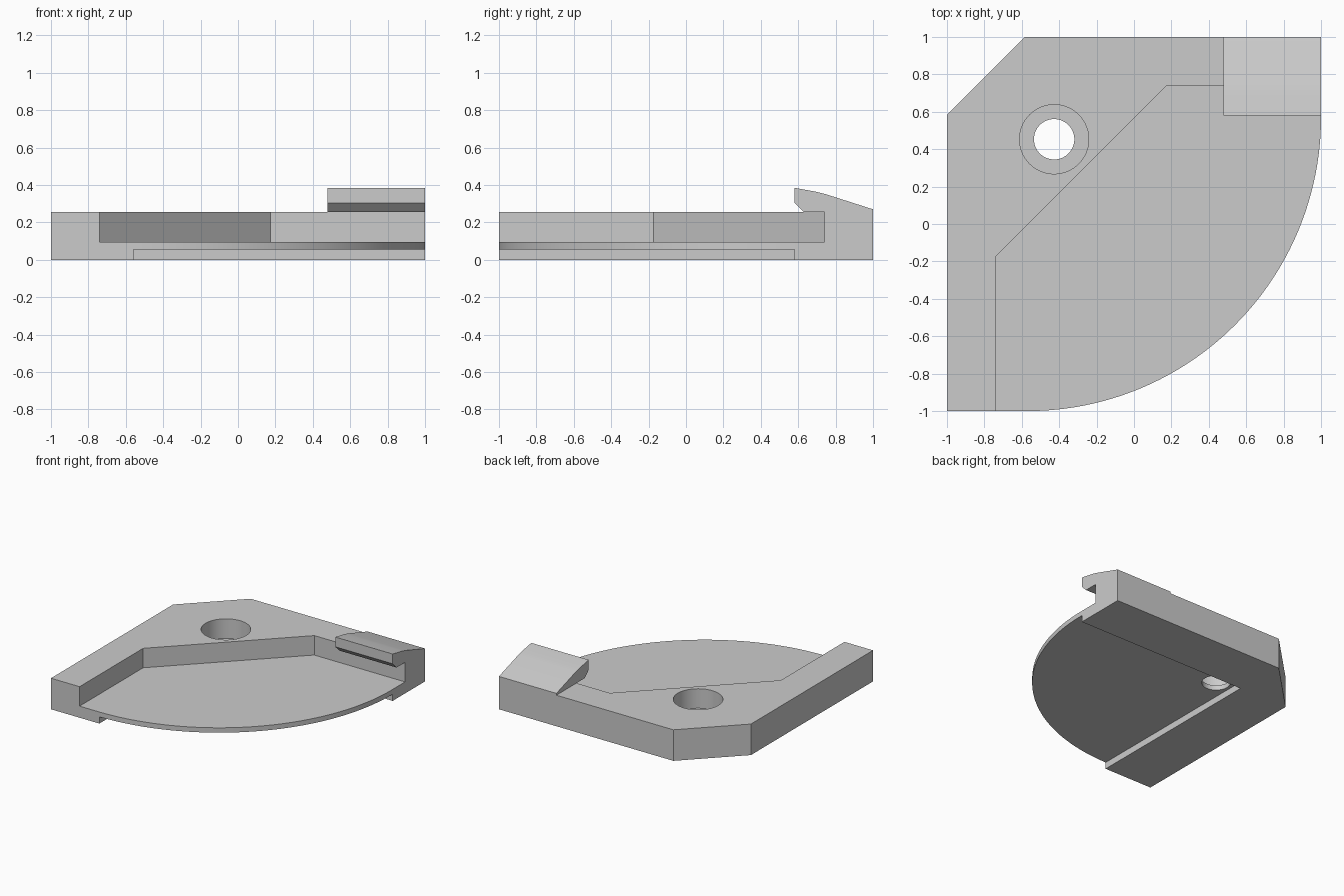
import bpy
import bmesh
from math import sin, cos, pi, radians
from mathutils import Matrix

cube = bpy.data.objects.get("Cube")
if cube:
    bpy.data.objects.remove(cube)

grey = bpy.data.materials.new("light grey plastic")
grey.use_nodes = True
colour = (0.6, 0.6, 0.6, 1)
grey.diffuse_color = colour
grey.node_tree.nodes["Principled BSDF"].inputs["Base Color"].default_value = colour

TOP, FLOOR, UNDER = 0.255, 0.095, 0.055   # rim top, pocket floor, underside recess
CORNER, RADIUS = 0.57, 1.57               # arc centre at (-CORNER, CORNER)


def prism(name, points, offset):
    """Extrude a closed loop of 3D points along an offset vector."""
    bm = bmesh.new()
    face = bm.faces.new([bm.verts.new(p) for p in points])
    out = bmesh.ops.extrude_face_region(bm, geom=[face])
    moved = [v for v in out["geom"] if isinstance(v, bmesh.types.BMVert)]
    bmesh.ops.translate(bm, verts=moved, vec=offset)
    bmesh.ops.recalc_face_normals(bm, faces=bm.faces)
    mesh = bpy.data.meshes.new(name)
    bm.to_mesh(mesh)
    bm.free()
    mesh.materials.append(grey)
    obj = bpy.data.objects.new(name, mesh)
    bpy.context.collection.objects.link(obj)
    return obj


def slab(name, outline, low, high):
    return prism(name, [(x, y, low) for x, y in outline], (0, 0, high - low))


def circle(x, y, r, count=64):
    return [(x + r * cos(2 * pi * i / count), y + r * sin(2 * pi * i / count))
            for i in range(count)]


def combine(target, tool, operation):
    """Apply a boolean and discard the tool object."""
    mod = target.modifiers.new("combine", "BOOLEAN")
    mod.operation = operation
    mod.solver = "EXACT"
    mod.object = tool
    bpy.context.view_layer.objects.active = target
    bpy.ops.object.modifier_apply(modifier=mod.name)
    bpy.data.objects.remove(tool)


# Plate: square with one chamfered corner and one large rounded corner
arc = [(-CORNER + RADIUS * cos(a), CORNER + RADIUS * sin(a))
       for a in (radians(-90 + 90 * i / 64) for i in range(65))]
outline = [(-1, -1)] + arc + [(1, 1), (-0.585, 1), (-1, 0.585)]
plate = slab("corner_plate", outline, 0, TOP)

# Upper pocket with diagonal wall, open toward the rounded corner
pocket = [(-0.74, -1.2), (1.2, -1.2), (1.2, 0.74), (0.175, 0.74), (-0.74, -0.175)]
combine(plate, slab("pocket_cutter", pocket, FLOOR, 0.5), "DIFFERENCE")

# Square recess in the underside
recess = [(-0.56, -1.2), (1.2, -1.2), (1.2, 0.58), (-0.56, 0.58)]
combine(plate, slab("recess_cutter", recess, -0.2, UNDER), "DIFFERENCE")

# Counterbored screw hole
for radius, low in ((0.185, FLOOR), (0.108, -0.2)):
    combine(plate, slab("hole_cutter", circle(-0.427, 0.453, radius), low, 0.5),
            "DIFFERENCE")

# Snap hook over the back wall
profile = [(1, TOP), (1, 0.27), (0.75, 0.35), (0.7, 0.363), (0.58, 0.385),
           (0.58, 0.305), (0.63, TOP)]
hook = prism("snap_hook", [(0.478, y, z) for y, z in profile], (0.522, 0, 0))
combine(plate, hook, "UNION")

# Smooth the curves, keep the edges sharp
plate.select_set(True)
bpy.context.view_layer.objects.active = plate
bpy.ops.object.shade_smooth_by_angle(angle=radians(25))
